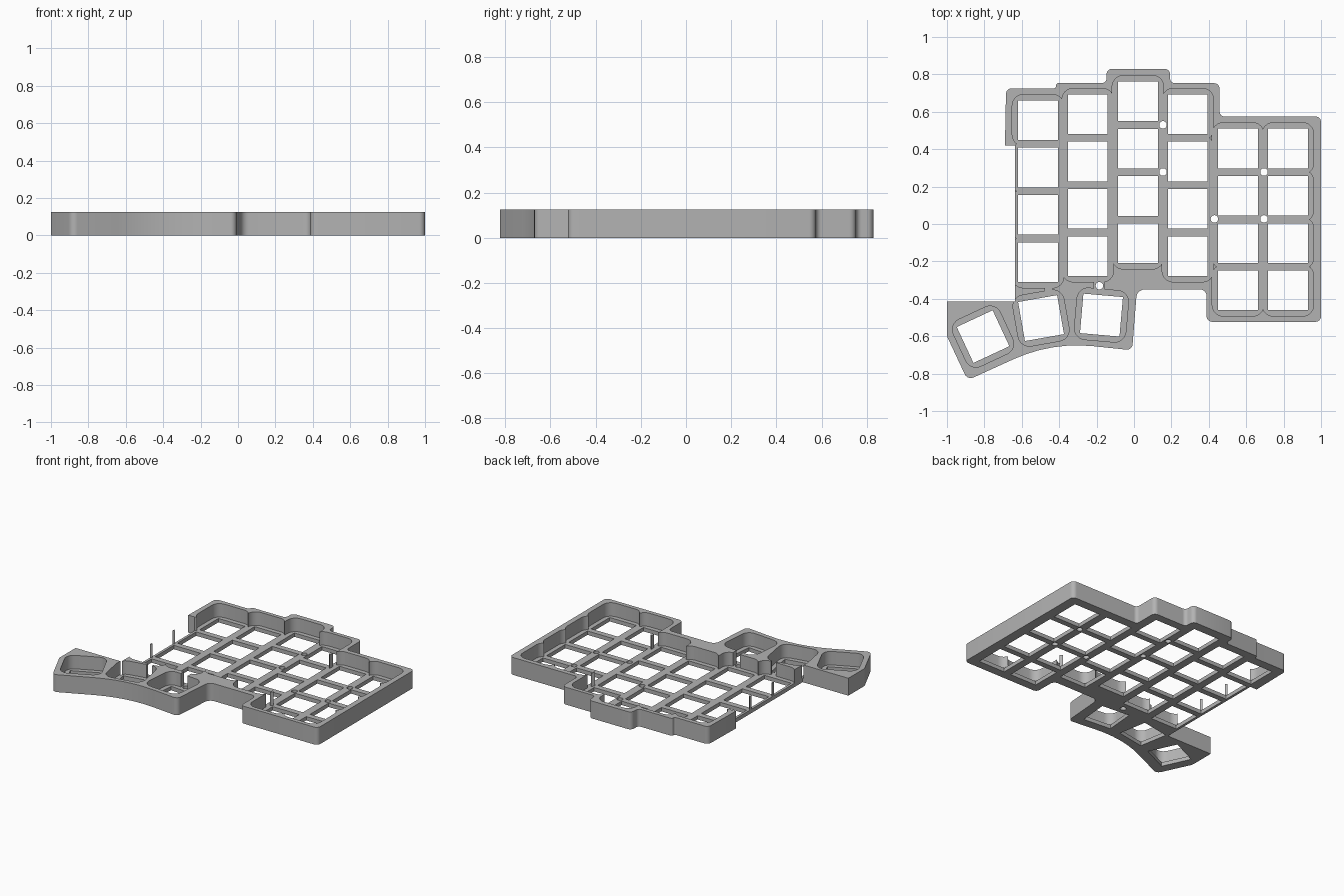
import bpy, bmesh, math
from mathutils import Vector, Matrix

if "Cube" in bpy.data.objects:
    bpy.data.objects.remove(bpy.data.objects["Cube"], do_unlink=True)

HEIGHT, PLATE = 0.125, 0.028
HOLE, POCKET, POCKET_R = 0.106, 0.138, 0.06
ROW = 0.253

grey = bpy.data.materials.new("case grey")
grey.use_nodes = True
grey.diffuse_color = (0.45, 0.45, 0.45, 1)
grey.node_tree.nodes["Principled BSDF"].inputs["Base Color"].default_value = (0.45, 0.45, 0.45, 1)


def fillet(points, steps=7):
    """Round each (x, y, radius) corner of a closed polygon."""
    out = []
    for i, (x, y, r) in enumerate(points):
        p = Vector((x, y))
        a = (Vector(points[i - 1][:2]) - p).normalized()
        b = (Vector(points[(i + 1) % len(points)][:2]) - p).normalized()
        if r == 0:
            out.append(p)
            continue
        half = a.angle(b) / 2
        centre = p + (a + b).normalized() * (r / math.sin(half))
        start = p + a * (r / math.tan(half)) - centre
        end = p + b * (r / math.tan(half)) - centre
        sweep = start.angle_signed(end)
        for k in range(steps):
            out.append(centre + Matrix.Rotation(-sweep * k / (steps - 1), 2) @ start)
    return out


def prism(name, outline, z0, z1):
    bm = bmesh.new()
    face = bm.faces.new([bm.verts.new((p[0], p[1], z0)) for p in outline])
    top = bmesh.ops.extrude_face_region(bm, geom=[face])["geom"]
    bmesh.ops.translate(bm, vec=(0, 0, z1 - z0),
                        verts=[v for v in top if isinstance(v, bmesh.types.BMVert)])
    bmesh.ops.recalc_face_normals(bm, faces=bm.faces)
    mesh = bpy.data.meshes.new(name)
    bm.to_mesh(mesh)
    bm.free()
    mesh.materials.append(grey)
    obj = bpy.data.objects.new(name, mesh)
    bpy.context.collection.objects.link(obj)
    return obj


def box(cx, cy, hx, hy, r=0, turn=0):
    rot = Matrix.Rotation(math.radians(turn), 2)
    corners = [(-hx, -hy, r), (hx, -hy, r), (hx, hy, r), (-hx, hy, r)]
    return [rot @ p + Vector((cx, cy)) for p in fillet(corners)]


def cut(outline, z0):
    cutter = prism("cutter", outline, z0, 0.2)
    cutter.hide_render = True
    mod = case.modifiers.new("cut", "BOOLEAN")
    mod.operation, mod.solver, mod.object = "DIFFERENCE", "EXACT", cutter
    bpy.ops.object.modifier_apply(modifier=mod.name)
    bpy.data.objects.remove(cutter, do_unlink=True)


# Outer case body: stepped back edge, open left side, thumb wing at the front
case = prism("keyboard_case", fillet([
    (-0.684, 0.725, 0.03), (-0.417, 0.725, 0.012), (-0.417, 0.753, 0.012),
    (-0.147, 0.753, 0.025), (-0.147, 0.83, 0.03), (0.193, 0.83, 0.03),
    (0.193, 0.753, 0.025), (0.458, 0.753, 0.03), (0.458, 0.575, 0.025),
    (1.0, 0.575, 0.03), (1.0, -0.523, 0.03), (0.388, -0.523, 0.03),
    (0.388, -0.35, 0.035), (0.016, -0.35, 0.045), (-0.01, -0.675, 0.03),
    (-0.44, -0.63, 0.82), (-0.89, -0.835, 0.035), (-1.0, -0.6, 0.05),
    (-1.0, -0.415, 0), (-0.637, -0.415, 0), (-0.637, 0.42, 0), (-0.69, 0.42, 0),
]), 0, HEIGHT)
bpy.context.view_layer.objects.active = case
case.select_set(True)

# Main key grid, as (column x, top row y), and the turned thumb keys
columns = [(-0.513, 0.555), (-0.247, 0.587), (0.021, 0.656),
           (0.288, 0.587), (0.556, 0.404), (0.823, 0.404)]
keys = [(x, top - ROW * r, 0) for x, top in columns for r in range(4)]
keys += [(-0.174, -0.487, -5), (-0.497, -0.503, 10), (-0.807, -0.602, 25)]

# Scalloped pockets above the plate
for x, y, turn in keys:
    cut(box(x, y, POCKET, POCKET, POCKET_R, turn), PLATE)

# Clear the leftovers between neighbouring columns
for (xa, ta), (xb, tb) in zip(columns, columns[1:]):
    hi, lo = min(ta, tb), max(ta, tb) - 3 * ROW
    cut(box((xa + xb) / 2, (hi + lo) / 2, (xb - xa) / 2 - 0.01, (hi - lo) / 2), PLATE)

# Small channels from the grid to the thumb pockets
cut(box(-0.185, -0.34, 0.028, 0.06), PLATE)
cut(box(-0.455, -0.35, 0.02, 0.03), PLATE)

# Switch holes and round screw holes through the plate
for x, y, turn in keys:
    cut(box(x, y, HOLE, HOLE, 0, turn), -0.1)
for x, y in [(0.155, 0.53), (0.155, 0.278), (0.695, 0.278),
             (0.695, 0.027), (0.43, 0.027), (-0.185, -0.33)]:
    cut(box(x, y, 0.02, 0.02, 0.0199), -0.1)

bpy.ops.object.shade_smooth_by_angle(angle=math.radians(30))
